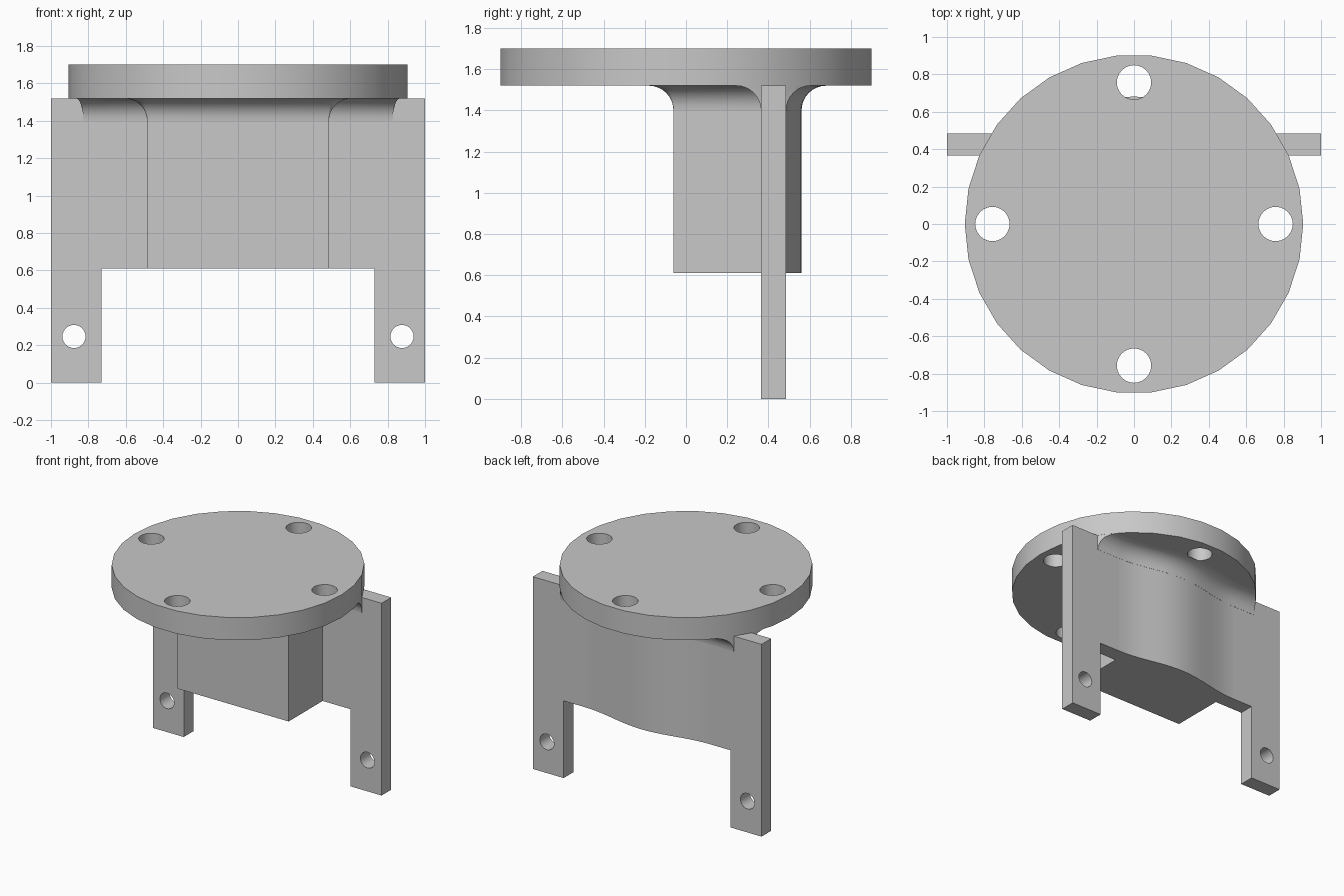
import bpy, bmesh, math
from mathutils import Vector

if "Cube" in bpy.data.objects:
    bpy.data.objects.remove(bpy.data.objects["Cube"], do_unlink=True)

# Shared dimensions
PLATE_FRONT, PLATE_BACK = 0.365, 0.485
BOX_X, BOX_FRONT = 0.485, -0.06
BODY_BOTTOM, FLANGE_BOTTOM, FLANGE_TOP = 0.61, 1.52, 1.70
FLANGE_R, FILLET = 0.905, 0.12
BULGE_X, BULGE_DEPTH, BULGE_STEPS = 0.55, 0.075, 20

grey = bpy.data.materials.new("plain grey")
grey.use_nodes = True
grey.diffuse_color = (0.58, 0.58, 0.58, 1)
grey.node_tree.nodes["Principled BSDF"].inputs["Base Color"].default_value = grey.diffuse_color


def loft(name, rings):
    """Solid from matching closed rings of points, capped at both ends."""
    bm = bmesh.new()
    rows = [[bm.verts.new(p) for p in ring] for ring in rings]
    n = len(rows[0])
    for low, high in zip(rows, rows[1:]):
        for i in range(n):
            j = (i + 1) % n
            bm.faces.new((low[i], low[j], high[j], high[i]))
    bm.faces.new(rows[0][::-1])
    bm.faces.new(rows[-1])
    bmesh.ops.recalc_face_normals(bm, faces=bm.faces)
    mesh = bpy.data.meshes.new(name)
    bm.to_mesh(mesh)
    bm.free()
    mesh.materials.append(grey)
    obj = bpy.data.objects.new(name, mesh)
    bpy.context.collection.objects.link(obj)
    return obj


def cylinder(name, r, a, b, sides):
    """Cylinder between two points on a line along z or y."""
    a, b = Vector(a), Vector(b)
    along_z = abs(b.z - a.z) > abs(b.y - a.y)
    ring = []
    for i in range(sides):
        t = math.tau * i / sides
        c, s = r * math.cos(t), r * math.sin(t)
        ring.append(Vector((c, s, 0)) if along_z else Vector((c, 0, s)))
    return loft(name, [[a + p for p in ring], [b + p for p in ring]])


def carve(obj, cutter, operation="DIFFERENCE"):
    cutter.hide_render = True
    bpy.context.view_layer.objects.active = obj
    mod = obj.modifiers.new("carve", "BOOLEAN")
    mod.operation, mod.object, mod.solver = operation, cutter, "EXACT"
    bpy.ops.object.modifier_apply(modifier=mod.name)
    bpy.data.objects.remove(cutter, do_unlink=True)


def smooth(obj):
    bpy.ops.object.select_all(action="DESELECT")
    obj.select_set(True)
    bpy.context.view_layer.objects.active = obj
    bpy.ops.object.shade_smooth_by_angle(angle=math.radians(30))


def bulge():
    """Points and outward normals of the rounded back, from +x to -x."""
    result = []
    for i in range(BULGE_STEPS + 1):
        x = BULGE_X * (1 - 2 * i / BULGE_STEPS)
        t = math.pi * x / BULGE_X
        y = PLATE_BACK + BULGE_DEPTH * (0.5 + 0.5 * math.cos(t))
        slope = -BULGE_DEPTH * 0.5 * math.sin(t) * math.pi / BULGE_X
        result.append((Vector((x, y)), Vector((-slope, 1)).normalized()))
    return result


def lift(points, z):
    return [(p[0], p[1], z) for p in points]


# Round flange with four bolt holes
flange = cylinder("round_flange", FLANGE_R, (0, 0, FLANGE_BOTTOM), (0, 0, FLANGE_TOP), 30)
for k in range(4):
    x, y = 0.757 * math.cos(k * math.pi / 2), 0.757 * math.sin(k * math.pi / 2)
    carve(flange, cylinder("bolt_cutter", 0.092, (x, y, 1.4), (x, y, 1.8), 24))
smooth(flange)

# Back plate with two legs and a pin hole in each
half = [(0.73, BODY_BOTTOM), (0.73, 0), (1, 0), (1, FLANGE_BOTTOM)]
profile = half + [(-x, z) for x, z in reversed(half)]
plate = loft("back_plate_with_legs",
             [[(x, y, z) for x, z in profile] for y in (PLATE_FRONT, PLATE_BACK)])
for side in (-1, 1):
    carve(plate, cylinder("pin_cutter", 0.062, (side * 0.877, 0.2, 0.247),
                          (side * 0.877, 0.7, 0.247), 24))
smooth(plate)

# Solid block in front of the plate, with the rounded back behind it
inside = (PLATE_FRONT + PLATE_BACK) / 2
outline = [(-BULGE_X, inside), (-BOX_X, inside), (-BOX_X, BOX_FRONT),
           (BOX_X, BOX_FRONT), (BOX_X, inside), (BULGE_X, inside)]
outline += [p for p, n in bulge()]
block = loft("central_block", [lift(outline, BODY_BOTTOM), lift(outline, FLANGE_BOTTOM)])
smooth(block)

# Concave fillet between the body and the flange, trimmed to the flange rim
front = Vector((0, -1))
path = [(Vector((-1, PLATE_FRONT)), front),
        (Vector((-BOX_X, PLATE_FRONT)), Vector((-1, -1)))]
for side, start in ((-1, math.pi), (1, 1.5 * math.pi)):
    for i in range(7):
        a = start + i * math.pi / 12
        path.append((Vector((side * BOX_X, BOX_FRONT)), Vector((math.cos(a), math.sin(a)))))
path += [(Vector((BOX_X, PLATE_FRONT)), Vector((1, -1))),
         (Vector((1, PLATE_FRONT)), front), (Vector((1, PLATE_BACK)), -front)]
path += bulge() + [(Vector((-1, PLATE_BACK)), -front)]

rings = []
for i in range(9):
    t = i / 8 * math.pi / 2
    d = 0.001 + FILLET * (1 - math.cos(t))
    rings.append(lift([p + n * d for p, n in path],
                      FLANGE_BOTTOM - FILLET + FILLET * math.sin(t)))
fillet = loft("flange_fillet", rings)
carve(fillet, cylinder("rim_trimmer", FLANGE_R - 0.001, (0, 0, 1.2), (0, 0, 1.65), 30), "INTERSECT")
smooth(fillet)
